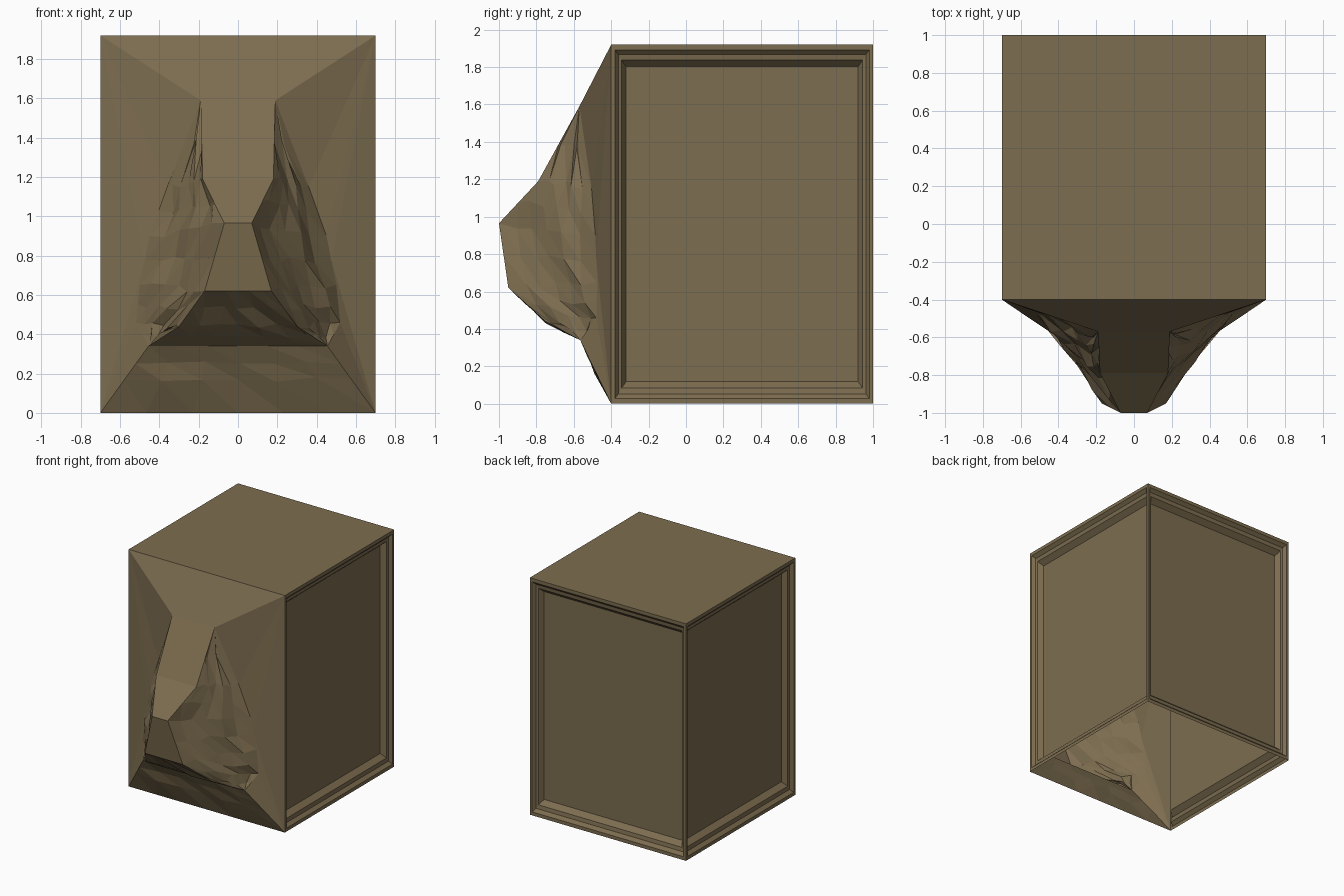
import bpy, bmesh, random
from mathutils import Vector

if "Cube" in bpy.data.objects:
    bpy.data.objects.remove(bpy.data.objects["Cube"])

random.seed(4)
W, Y0, Y1, H = 0.7, -0.4, 1.0, 1.92

brown = bpy.data.materials.new("drab_brown")
brown.diffuse_color = (0.205, 0.153, 0.080, 1)
brown.use_nodes = True
brown.node_tree.nodes["Principled BSDF"].inputs["Base Color"].default_value = brown.diffuse_color


def finish(name, bm):
    bmesh.ops.remove_doubles(bm, verts=bm.verts, dist=0.0005)
    bmesh.ops.recalc_face_normals(bm, faces=bm.faces)
    mesh = bpy.data.meshes.new(name)
    bm.to_mesh(mesh)
    bm.free()
    mesh.materials.append(brown)
    obj = bpy.data.objects.new(name, mesh)
    bpy.context.collection.objects.link(obj)
    return obj


def face(bm, pts):
    return bm.faces.new([bm.verts.new(p) for p in pts])


# Moulding steps of each framed wall: side inset, top/bottom inset, depth
STEPS = [(0, 0, 0), (0.02, 0.028, 0), (0.038, 0.052, 0.025),
         (0.055, 0.083, 0.03), (0.08, 0.118, 0.07)]


def framed_wall(bm, a, b, inward):
    a, b, inward = Vector(a), Vector(b), Vector(inward)
    along = (b - a).normalized()
    rings = []
    for s, t, d in STEPS:
        lo = a + along * s + inward * d
        hi = b - along * s + inward * d
        z0, z1 = Vector((0, 0, t)), Vector((0, 0, H - t))
        rings.append([lo + z0, hi + z0, hi + z1, lo + z1])
    for r, q in zip(rings, rings[1:]):
        for i in range(4):
            j = (i + 1) % 4
            face(bm, [r[i], r[j], q[j], q[i]])
    face(bm, rings[-1])


# Box shell: three recessed walls and a plain top, open underneath
bm = bmesh.new()
framed_wall(bm, (W, Y0, 0), (W, Y1, 0), (-1, 0, 0))
framed_wall(bm, (W, Y1, 0), (-W, Y1, 0), (0, -1, 0))
framed_wall(bm, (-W, Y1, 0), (-W, Y0, 0), (1, 0, 0))
face(bm, [(-W, Y0, H), (W, Y0, H), (W, Y1, H), (-W, Y1, H)])
finish("box_shell", bm)

# Front: ridge of the nose and foot line where its flank meets the sloped surround
RIDGE = [(0.19, -0.57, 1.59), (0.18, -0.79, 1.19), (0.07, -1.0, 0.965),
         (0.17, -0.95, 0.62), (0.30, -0.75, 0.44), (0.455, -0.565, 0.34)]
FOOT = [(0.19, -0.57, 1.59), (0.36, -0.505, 1.15), (0.45, -0.485, 0.90),
        (0.50, -0.475, 0.65), (0.52, -0.48, 0.46), (0.455, -0.565, 0.34)]
COLS = 6


def refine(points):
    pts = [Vector(p) for p in points]
    out = [pts[0]]
    for p, q in zip(pts, pts[1:]):
        out += [(p + q) / 2, q]
    return out


def jitter(p, amount):
    return p + Vector([random.uniform(-amount, amount) for _ in range(3)])


def grid(bm, rows):
    for r, q in zip(rows, rows[1:]):
        for i in range(len(r) - 1):
            quad = []
            for p in (r[i], r[i + 1], q[i + 1], q[i]):
                if all((p - o).length > 1e-4 for o in quad):
                    quad.append(p)
            if len(quad) == 4:
                face(bm, [quad[0], quad[1], quad[2]])
                face(bm, [quad[0], quad[2], quad[3]])
            elif len(quad) == 3:
                face(bm, quad)


def flank(bm, side):
    mirror = Vector((side, 1, 1))
    ridge, foot = refine(RIDGE), refine(FOOT)
    rows = []
    for k, (r, f) in enumerate(zip(ridge, foot)):
        row = []
        for c in range(COLS + 1):
            t = c / COLS
            p = r.lerp(f, t)
            if 0 < k < len(ridge) - 1 and 0 < c < COLS:
                p.x -= 0.09 * t * (1 - t)
                p = jitter(p, 0.018)
            row.append(p * mirror)
        rows.append(row)
    grid(bm, rows)
    # Sloped surround beside the flank
    top, low = Vector((W, Y0, H)) * mirror, Vector((W, Y0, 0)) * mirror
    foot = [p * mirror for p in foot]
    mid = len(foot) // 2
    for k in range(len(foot) - 1):
        face(bm, [top if k < mid else low, foot[k], foot[k + 1]])
    face(bm, [top, low, foot[mid]])


def across(p, n, amount):
    left, right = Vector((-p[0], p[1], p[2])), Vector(p)
    row = [left.lerp(right, i / n) for i in range(n + 1)]
    return [row[0]] + [jitter(q, amount) for q in row[1:-1]] + [row[-1]]


bm = bmesh.new()
for side in (1, -1):
    flank(bm, side)
# Smooth bridge and blunt nose
bridge = [(W, Y0, H)] + RIDGE[:4]
grid(bm, [across(p, 1, 0) for p in bridge])
# Crumpled underside and lower lip
under = refine(RIDGE[3:])
grid(bm, [across(p, 6, 0 if i in (0, 4) else 0.013) for i, p in enumerate(under)])
lip = [Vector(RIDGE[-1]), Vector((0.52, -0.522, 0.25)),
       Vector((0.58, -0.48, 0.17)), Vector((W, Y0, 0))]
grid(bm, [across(p, 6, 0.012 if i in (1, 2) else 0) for i, p in enumerate(lip)])
# Close the lip corners against the surround
for s in (1, -1):
    face(bm, [p * Vector((s, 1, 1)) for p in lip])
finish("crumpled_front", bm)
